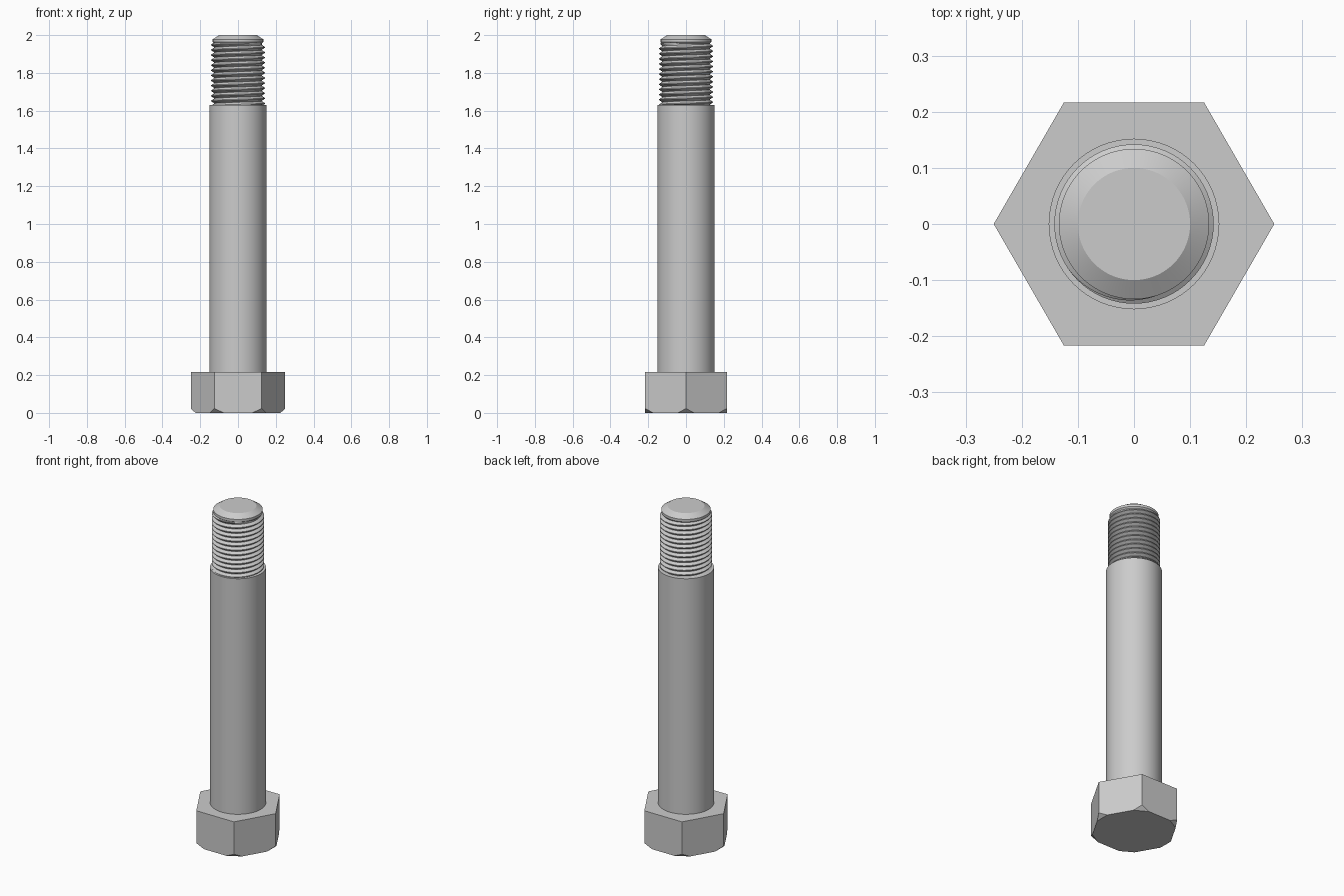
import bpy, bmesh
from math import sin, cos, pi, radians
from mathutils import Vector

default = bpy.data.objects.get("Cube")
if default:
    bpy.data.objects.remove(default)

steel = bpy.data.materials.new("grey steel")
steel.use_nodes = True
steel.diffuse_color = (0.6, 0.6, 0.6, 1)
steel.node_tree.nodes["Principled BSDF"].inputs["Base Color"].default_value = steel.diffuse_color

SEGMENTS = 64


def finish(name, bm, smooth=True):
    bmesh.ops.recalc_face_normals(bm, faces=bm.faces[:])
    mesh = bpy.data.meshes.new(name)
    bm.to_mesh(mesh)
    bm.free()
    mesh.materials.append(steel)
    if smooth:
        mesh.shade_smooth()
        mesh.set_sharp_from_angle(angle=radians(30))
    obj = bpy.data.objects.new(name, mesh)
    bpy.context.collection.objects.link(obj)
    return obj


def lathe(name, profile):
    """Closed solid of revolution from (radius, height) points, bottom to top."""
    bm = bmesh.new()
    rings = [[bm.verts.new((r * cos(2 * pi * i / SEGMENTS), r * sin(2 * pi * i / SEGMENTS), z))
              for i in range(SEGMENTS)] for r, z in profile]
    for low, high in zip(rings, rings[1:]):
        for i in range(SEGMENTS):
            j = (i + 1) % SEGMENTS
            bm.faces.new((low[i], low[j], high[j], high[i]))
    bm.faces.new(rings[0])
    bm.faces.new(rings[-1])
    return finish(name, bm)


# Hexagonal head with its lower corners cut off
HEAD_R, HEAD_H = 0.25, 0.217
CUT_IN, CUT_UP = 0.025, 0.023
bm = bmesh.new()
ring = [bm.verts.new((HEAD_R * cos(k * pi / 3), HEAD_R * sin(k * pi / 3), 0)) for k in range(6)]
base = bm.faces.new(ring)
top = bmesh.ops.extrude_face_region(bm, geom=[base])["geom"]
bmesh.ops.translate(bm, verts=[v for v in top if isinstance(v, bmesh.types.BMVert)], vec=(0, 0, HEAD_H))
for k in range(6):
    out = Vector((cos(k * pi / 3), sin(k * pi / 3), 0))
    cut = bmesh.ops.bisect_plane(bm, geom=bm.verts[:] + bm.edges[:] + bm.faces[:],
                                 plane_co=out * (HEAD_R - CUT_IN),
                                 plane_no=out * CUT_UP - Vector((0, 0, CUT_IN)), clear_outer=True)
    bmesh.ops.holes_fill(bm, edges=[e for e in bm.edges if e.is_boundary], sides=0)
finish("hex_head", bm, smooth=False)

# Plain shank
SHANK_TOP = 1.63
lathe("shank", [(0.152, HEAD_H), (0.152, SHANK_TOP)])

# Threaded core with a chamfered tip
ROOT, CREST = 0.126, 0.142
lathe("thread_core", [(ROOT, SHANK_TOP - 0.01), (ROOT, 1.955), (0.134, 1.963), (0.134, 1.978), (0.1, 2.0)])

# Helical thread ridge, fading out beneath the tip
PITCH, TURNS = 0.027, 13
start = SHANK_TOP - PITCH * 0.7
bm = bmesh.new()
rows = []
for i in range(TURNS * SEGMENTS + 1):
    a = 2 * pi * i / SEGMENTS
    z = start + PITCH * i / SEGMENTS
    fade = min(1, (TURNS * SEGMENTS - i) / (SEGMENTS * 0.4))
    crest = ROOT + (CREST - ROOT) * fade
    section = [(ROOT - 0.001, -0.5), (crest, -0.08), (crest, 0.08), (ROOT - 0.001, 0.5)]
    rows.append([bm.verts.new((r * cos(a), r * sin(a), z + h * PITCH)) for r, h in section])
for a, b in zip(rows, rows[1:]):
    for j in range(3):
        bm.faces.new((a[j], b[j], b[j + 1], a[j + 1]))
finish("thread_ridge", bm)
